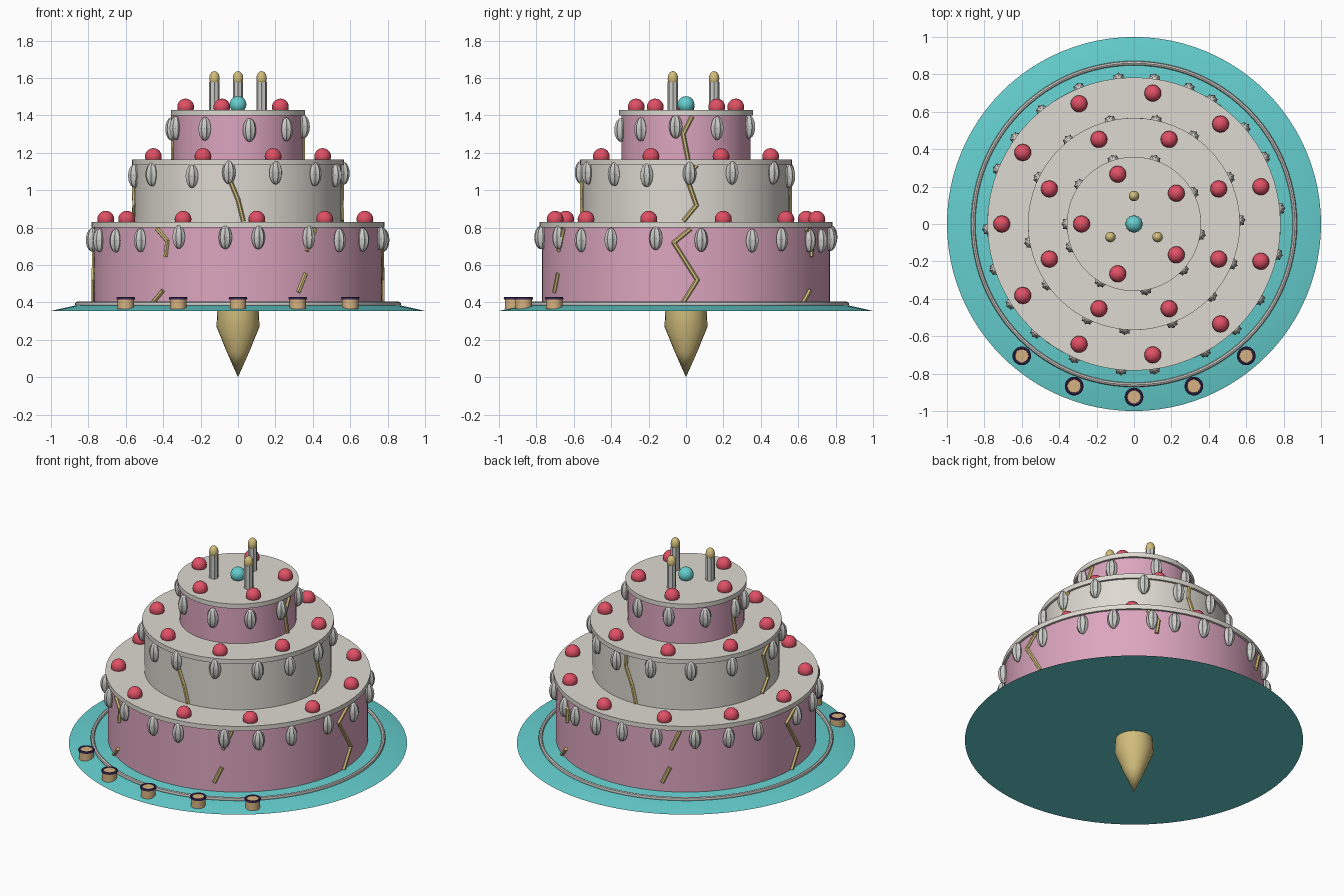
import bpy, bmesh, math, random
from mathutils import Matrix, Vector

random.seed(4)
cube = bpy.data.objects.get("Cube")
if cube:
    bpy.data.objects.remove(cube, do_unlink=True)


def material(name, rgb):
    m = bpy.data.materials.new(name)
    m.use_nodes = True
    m.diffuse_color = (*rgb, 1)
    bsdf = next(n for n in m.node_tree.nodes if n.type == 'BSDF_PRINCIPLED')
    bsdf.inputs["Base Color"].default_value = (*rgb, 1)
    return m


PINK = material("pink_icing", (0.72, 0.38, 0.52))
CREAM = material("cream", (0.73, 0.70, 0.64))
TEAL = material("teal", (0.13, 0.62, 0.62))
RED = material("cherry_red", (0.74, 0.08, 0.13))
GOLD = material("gold", (0.64, 0.51, 0.20))
SILVER = material("silver", (0.60, 0.60, 0.58))
TAN = material("biscuit_tan", (0.68, 0.45, 0.22))
PURPLE = material("dark_purple", (0.05, 0.025, 0.11))


def finish(name, bm, mat, angle=35):
    bmesh.ops.recalc_face_normals(bm, faces=bm.faces)
    mesh = bpy.data.meshes.new(name)
    bm.to_mesh(mesh)
    bm.free()
    mesh.materials.append(mat)
    ob = bpy.data.objects.new(name, mesh)
    bpy.context.collection.objects.link(ob)
    bpy.ops.object.select_all(action='DESELECT')
    bpy.context.view_layer.objects.active = ob
    ob.select_set(True)
    bpy.ops.object.shade_smooth_by_angle(angle=math.radians(angle))
    return ob


def lathe(name, profile, mat, segs=64, loc=(0, 0, 0), ribs=0):
    """Spin an (r, z) profile round z; ribs pinches every other meridian."""
    bm = bmesh.new()
    rings = []
    for r, z in profile:
        if r == 0:
            rings.append([bm.verts.new((0, 0, z))] * segs)
            continue
        ring = []
        for i in range(segs):
            a = math.tau * i / segs
            k = r * (1 - ribs * (i % 2))
            ring.append(bm.verts.new((k * math.cos(a), k * math.sin(a), z)))
        rings.append(ring)
    for lo, hi in zip(rings, rings[1:]):
        for i in range(segs):
            j = (i + 1) % segs
            face = list(dict.fromkeys((lo[i], lo[j], hi[j], hi[i])))
            if len(face) > 2:
                bm.faces.new(face)
    ob = finish(name, bm, mat)
    ob.location = loc
    return ob


def ellipsoid(r, h, steps=10):
    pts = [(r * math.sin(math.pi * i / steps), -h * math.cos(math.pi * i / steps))
           for i in range(1, steps)]
    return [(0, -h)] + pts + [(0, h)]


def drum(r, z0, z1):
    return [(0, z0), (r, z0), (r, z1), (0, z1)]


def torus(name, radius, minor, z, mat, x=0, y=0, segs=64):
    loop = [(radius + minor * math.cos(math.tau * k / 8),
             minor * math.sin(math.tau * k / 8)) for k in range(9)]
    ob = lathe(name, loop, mat, segs, (x, y, z))
    bm = bmesh.new()
    bm.from_mesh(ob.data)
    bmesh.ops.remove_doubles(bm, verts=bm.verts, dist=0.0001)
    bm.to_mesh(ob.data)
    bm.free()
    return ob


def copy(source, name, loc, turn=0):
    ob = source.copy()
    ob.name = name
    ob.location = loc
    ob.rotation_euler.z = turn
    bpy.context.collection.objects.link(ob)


def polar(r, degrees, z):
    a = math.radians(degrees)
    return Vector((r * math.cos(a), r * math.sin(a), z))


def crack(name, radius, degrees, path):
    """Thin gold rod following (sideways, z) points on a tier wall."""
    bm = bmesh.new()
    pts = [polar(radius + 0.004, degrees + math.degrees(s / radius), z) for s, z in path]
    for p, q in zip(pts, pts[1:]):
        d = q - p
        rot = d.to_track_quat('Z', 'Y').to_matrix().to_4x4()
        bmesh.ops.create_cone(bm, cap_ends=True, segments=6, radius1=0.012, radius2=0.012,
                              depth=d.length + 0.012,
                              matrix=Matrix.Translation((p + q) / 2) @ rot)
    finish(name, bm, GOLD)


# Plate, its trim and the spike below
lathe("plate", [(0, 0.355), (1, 0.355), (0.82, 0.395), (0, 0.395)], TEAL, 96)
torus("plate_trim", 0.86, 0.012, 0.392, SILVER, segs=96)
lathe("spike", [(0, 0.0), (0.06, 0.135), (0.115, 0.27), (0.11, 0.37), (0, 0.37)], GOLD, 24)

# Tiers: radius, bottom, top, colour, drop angles, drop height, cherry count, cherry ring
tiers = [
    ("lower", 0.77, 0.39, 0.80, PINK,
     (6, 27, 41, 58, 68, 82, 96, 112, 129, 144, 158, -178, -162, -147, -132, -114,
      -95, -82, -61, -46, -31, -12), 0.74, 11, 0.707),
    ("middle", 0.553, 0.82, 1.135, CREAM,
     (2, 26, 56, 78, 103, 128, 154, -170, -145, -116, -95, -69, -43, -22), 1.085, 8, 0.49),
    ("upper", 0.345, 1.16, 1.40, PINK,
     (-9, 28, 72, 108, 144, 180, -160, -120, -80, -43), 1.33, 5, 0.28),
]
drop = lathe("icing_drop", ellipsoid(0.036, 0.063), SILVER, 16, ribs=0.2)
cherry = lathe("cherry", ellipsoid(0.045, 0.045), RED, 20)
for name, r, z0, z1, mat, angles, drop_z, count, ring in tiers:
    top = z1 + 0.03
    lathe(name + "_tier", drum(r, z0, z1), mat)
    lathe(name + "_icing_slab", drum(r + 0.014, z1, top), CREAM)
    for a in angles:
        copy(drop, name + "_icing_drop",
             polar(r + 0.008, a, drop_z + random.uniform(-0.012, 0.012)), math.radians(a))
    for i in range(count):
        # the middle ring sits half a step round
        a = 180 + 360 / count * (i + (0.5 if count % 2 == 0 else 0))
        copy(cherry, name + "_cherry", polar(ring, a, top + 0.015))
for source in (drop, cherry):
    bpy.data.objects.remove(source)

# Gold cracks in the walls
for a in (0, 180):
    crack("lower_crack", 0.77, a, [(0.02, 0.79), (-0.065, 0.72), (0.06, 0.52), (-0.015, 0.4)])
    crack("middle_crack", 0.553, a, [(0.055, 1.13), (0, 1.08), (0.055, 0.92), (-0.01, 0.84)])
    crack("upper_crack", 0.345, a, [(0.03, 1.39), (-0.015, 1.3), (0.01, 1.17)])
for a in (-90, 90):
    crack("middle_crack", 0.553, a, [(-0.04, 1.13), (-0.045, 1.06), (0, 0.95), (0.027, 0.84)])
for a in (-120, 60):
    crack("lower_crack_top", 0.77, a, [(-0.05, 0.79), (0.01, 0.73), (0, 0.65)])
    crack("lower_crack_foot", 0.77, a, [(-0.02, 0.46), (-0.08, 0.4)])
for a in (-60, 120):
    crack("lower_crack_top", 0.77, a, [(0.03, 0.79), (-0.02, 0.68)])
    crack("lower_crack_foot", 0.77, a, [(-0.03, 0.55), (-0.07, 0.46)])

# Candles with flames around the central ball
for x, y in ((0, 0.15), (-0.126, -0.07), (0.126, -0.07)):
    lathe("candle", drum(0.028, 1.42, 1.58), SILVER, 16, (x, y, 0), ribs=0.15)
    lathe("flame", ellipsoid(0.028, 0.04), GOLD, 16, (x, y, 1.597))
lathe("top_ball", ellipsoid(0.045, 0.045), TEAL, 24, (0, 0, 1.458))

# Small biscuits on the plate, each with a dark rim
for x, y in ((-0.6, -0.705), (-0.32, -0.867), (0, -0.925), (0.32, -0.867), (0.6, -0.705)):
    lathe("biscuit", drum(0.044, 0.365, 0.425), TAN, 24, (x, y, 0))
    torus("biscuit_rim", 0.042, 0.008, 0.422, PURPLE, x, y, 24)
